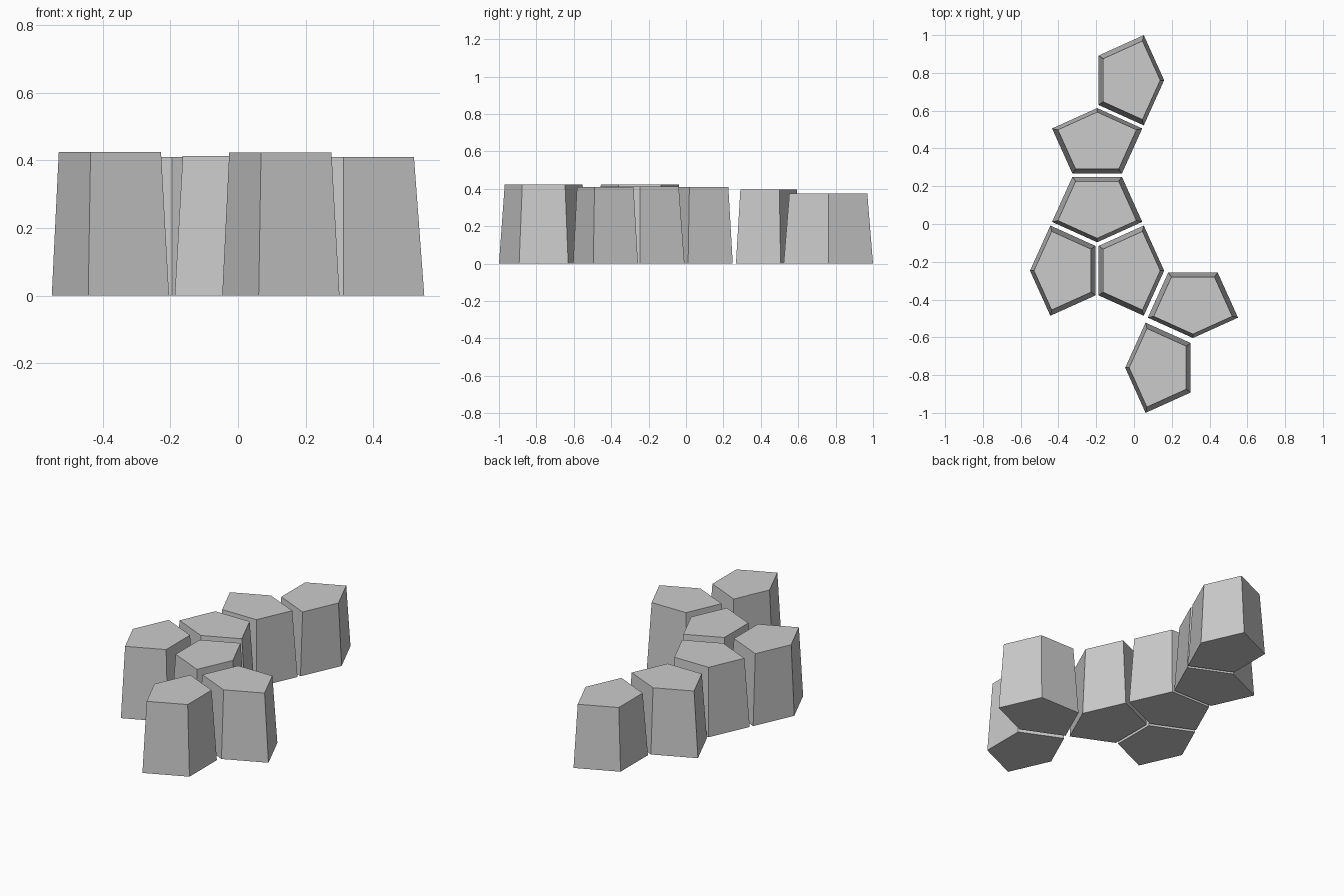
import bpy, bmesh, math

cube = bpy.data.objects.get("Cube")
if cube:
    bpy.data.objects.remove(cube, do_unlink=True)

grey = bpy.data.materials.new("light_grey")
grey.use_nodes = True
colour = (0.6, 0.6, 0.6, 1)
grey.diffuse_color = colour
grey.node_tree.nodes["Principled BSDF"].inputs["Base Color"].default_value = colour

# Equilateral pentagon with two right angles: flat side at x = 0, tip towards +x
EDGE = 0.262
WIDE = EDGE * math.sin(math.radians(65.7))
RISE = EDGE * math.cos(math.radians(65.7))
OUTLINE = [(0, -EDGE / 2), (WIDE, -WIDE), (WIDE + RISE, 0), (WIDE, WIDE), (0, EDGE / 2)]
CENTRE = 0.185
TAPER = 0.872


def pentagon_block(name, x, y, turn, height):
    """Tapered pentagonal column; (x, y) is the middle of its flat side."""
    bm = bmesh.new()
    base = bm.faces.new([bm.verts.new((px, py, 0)) for px, py in OUTLINE])
    top = bmesh.ops.extrude_face_region(bm, geom=[base], use_keep_orig=True)
    for v in top["geom"]:
        if isinstance(v, bmesh.types.BMVert):
            v.co.x = CENTRE + (v.co.x - CENTRE) * TAPER
            v.co.y *= TAPER
            v.co.z = height
    bmesh.ops.recalc_face_normals(bm, faces=bm.faces)
    mesh = bpy.data.meshes.new(name)
    bm.to_mesh(mesh)
    bm.free()
    mesh.materials.append(grey)
    block = bpy.data.objects.new(name, mesh)
    block.location = (x, y, 0)
    block.rotation_euler.z = math.radians(turn)
    bpy.context.collection.objects.link(block)


# Chain of blocks from the back to the front
pentagon_block("back_block", -0.187, 0.761, 0, 0.375)
pentagon_block("upper_block", -0.195, 0.267, 90, 0.395)
pentagon_block("middle_block", -0.195, 0.25, -90, 0.409)
pentagon_block("right_block", -0.204, -0.247, 180, 0.424)
pentagon_block("centre_block", -0.187, -0.247, 0, 0.413)
pentagon_block("left_block", 0.312, -0.257, -90, 0.41)
pentagon_block("front_block", 0.3, -0.761, 180, 0.423)
